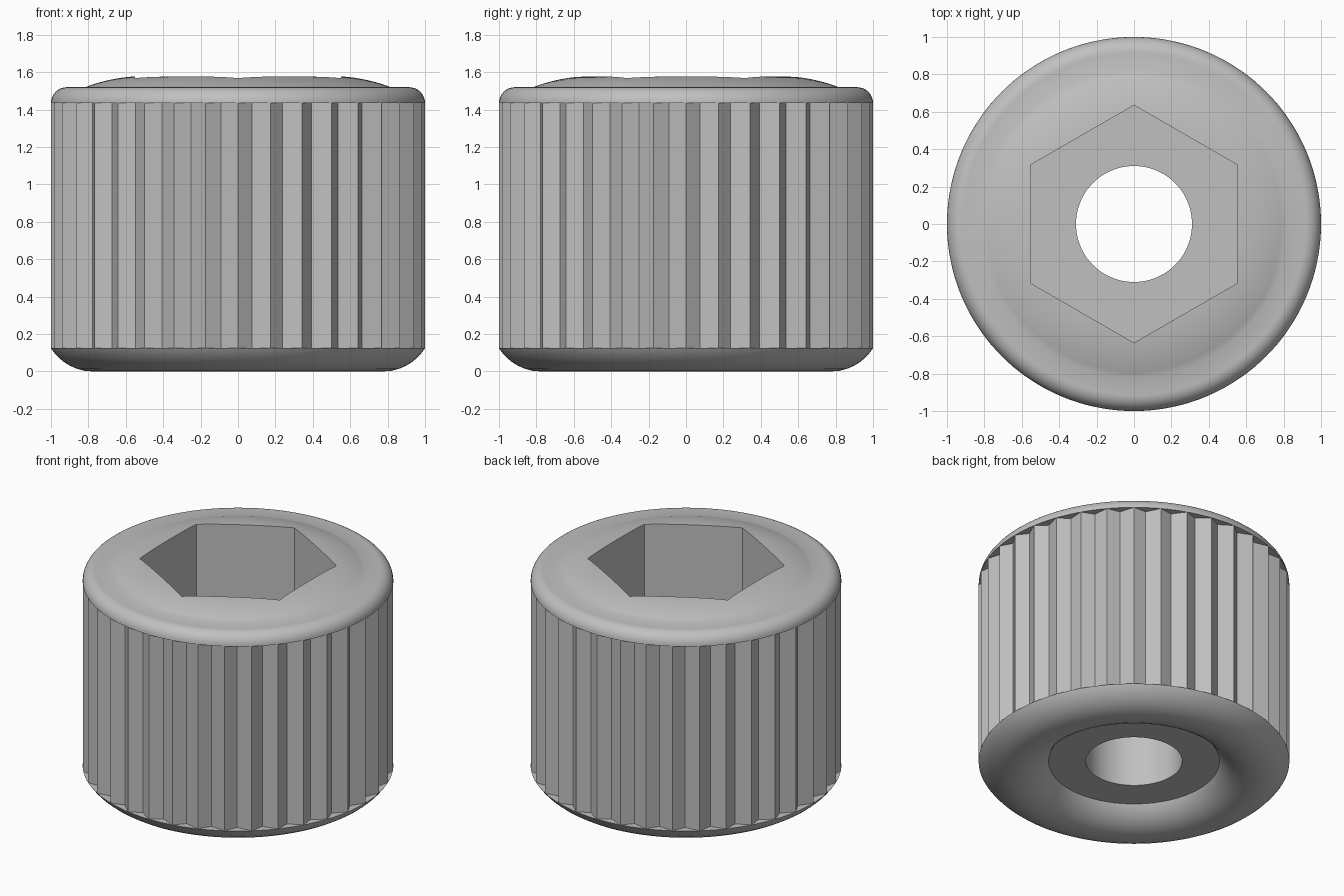
import bpy
import bmesh
from math import sin, cos, pi, radians, sqrt

old = bpy.data.objects.get("Cube")
if old:
    bpy.data.objects.remove(old, do_unlink=True)

SEGS = 144
grey = bpy.data.materials.new("plain grey")
grey.use_nodes = True
colour = (0.53, 0.53, 0.53, 1)
grey.diffuse_color = colour
grey.node_tree.nodes["Principled BSDF"].inputs["Base Color"].default_value = colour


def loft(name, rings, smooth=True):
    """Skin a stack of closed rings with quads."""
    bm = bmesh.new()
    loops = [[bm.verts.new(p) for p in ring] for ring in rings]
    count = len(loops[0])
    for a, b in zip(loops, loops[1:]):
        for i in range(count):
            j = (i + 1) % count
            bm.faces.new((a[i], a[j], b[j], b[i]))
    mesh = bpy.data.meshes.new(name)
    bm.to_mesh(mesh)
    bm.free()
    mesh.materials.append(grey)
    obj = bpy.data.objects.new(name, mesh)
    bpy.context.collection.objects.link(obj)
    if smooth:
        bpy.ops.object.select_all(action='DESELECT')
        obj.select_set(True)
        bpy.context.view_layer.objects.active = obj
        bpy.ops.object.shade_smooth_by_angle(angle=radians(30))
    return obj


def ring(radius, height):
    """Radius is a function of angle, height a function of radius, or numbers."""
    pts = []
    for i in range(SEGS):
        a = 2 * pi * i / SEGS
        r = radius(a) if callable(radius) else radius
        z = height(r) if callable(height) else height
        pts.append((r * cos(a), r * sin(a), z))
    return pts


def hexagon(a):
    # flat sides face +x and -x
    return 0.55 / cos((a + pi / 6) % (pi / 3) - pi / 6)


def crown(r):
    # shallow dome above the collar
    return 1.579 - 0.88 + sqrt(0.88 ** 2 - (r - 0.5) ** 2)


BORE, FLOOR, CROWN_EDGE = 0.31, 0.65, 0.82

# Cap: rounded collar, domed crown and hexagonal socket
cap = [ring(0.9, 1.435)]
for k in range(9):
    t = k / 8 * pi / 2
    cap.append(ring(0.915 + 0.085 * cos(t), 1.435 + 0.085 * sin(t)))
for k in range(9):
    t = k / 8
    cap.append(ring(lambda a: CROWN_EDGE + t * (hexagon(a) - CROWN_EDGE), crown))
cap += [ring(hexagon, FLOOR), ring(BORE, FLOOR)]
loft("socket_cap", cap)

# Base: bore, flat recess and rounded foot ring
base = [ring(BORE, FLOOR), ring(BORE, 0.125), ring(0.55, 0.125)]
for k in range(1, 17):
    x = -0.225 * cos(pi * k / 16)
    base.append(ring(0.775 + x, 0.265 - sqrt(0.265 ** 2 - x * x)))
base.append(ring(0.9, 0.125))
loft("foot_base", base)

# Grip: straight V grooves between the collar and the foot
grooves = []
for k in range(36):
    for r, shift in ((1.0, 0), (0.945, 4.55)):
        a = radians(10 * k + shift)
        grooves.append((r * cos(a), r * sin(a)))
loft("grooved_grip", [[(x, y, z) for x, y in grooves] for z in (0.125, 1.435)], smooth=False)
